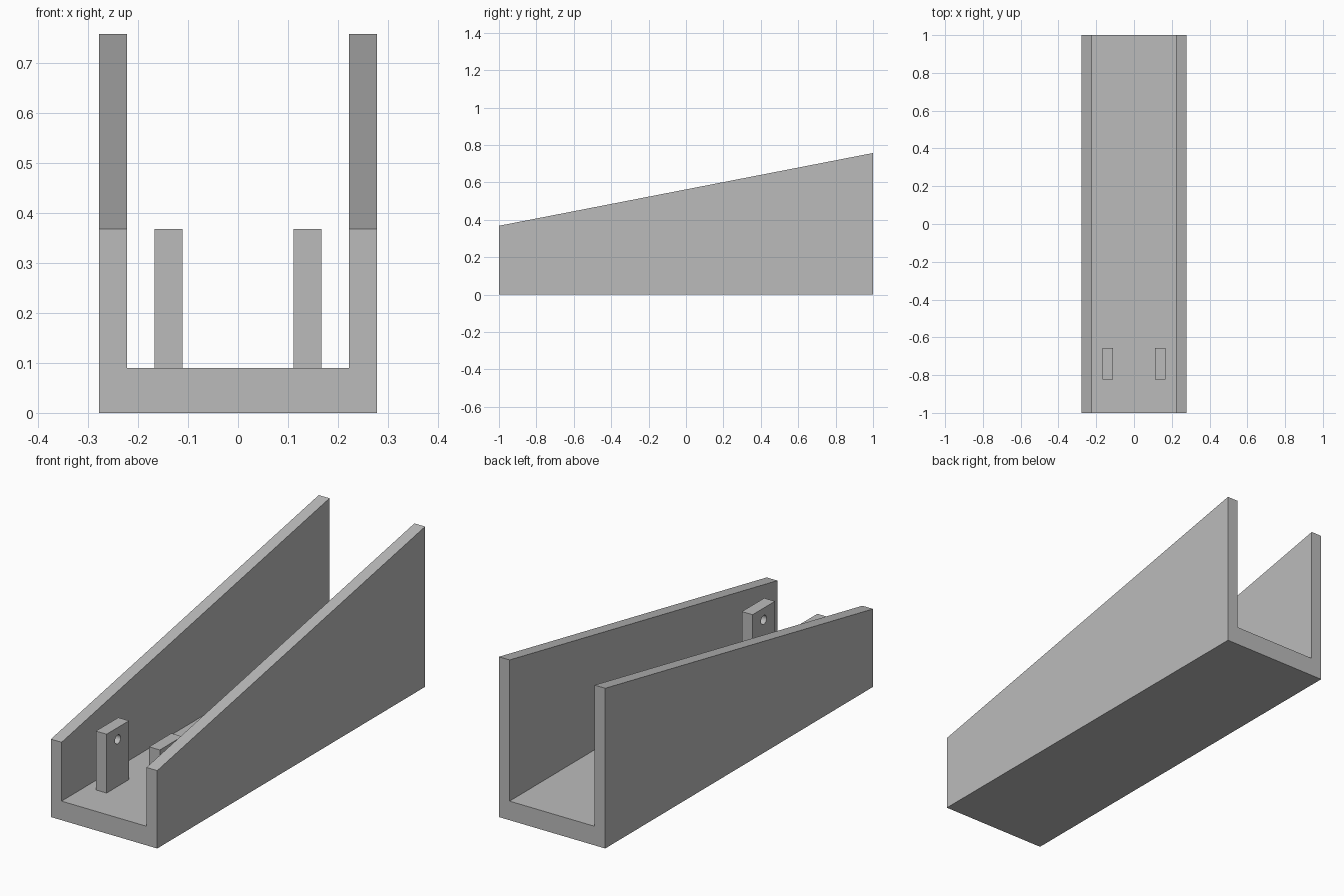
import bpy
import bmesh
from math import pi
from mathutils import Matrix, Vector

cube = bpy.data.objects.get("Cube")
if cube:
    bpy.data.objects.remove(cube, do_unlink=True)

HALF_W, INNER_W, HALF_L = 0.278, 0.222, 1.0
FLOOR, FRONT_H, BACK_H = 0.09, 0.368, 0.757

grey = bpy.data.materials.new("plain grey")
grey.use_nodes = True
colour = (0.5, 0.5, 0.5, 1)
grey.diffuse_color = colour
grey.node_tree.nodes["Principled BSDF"].inputs["Base Color"].default_value = colour


def add_object(name, bm):
    bmesh.ops.recalc_face_normals(bm, faces=bm.faces)
    mesh = bpy.data.meshes.new(name)
    bm.to_mesh(mesh)
    bm.free()
    mesh.materials.append(grey)
    obj = bpy.data.objects.new(name, mesh)
    bpy.context.collection.objects.link(obj)
    return obj


# Channel: U profile swept front to back, with walls rising to the rear
bm = bmesh.new()
half = [(HALF_W, 0), (HALF_W, FRONT_H), (INNER_W, FRONT_H), (INNER_W, FLOOR)]
profile = half + [(-x, z) for x, z in reversed(half)]
face = bm.faces.new([bm.verts.new((x, -HALF_L, z)) for x, z in profile])
swept = bmesh.ops.extrude_face_region(bm, geom=[face], use_keep_orig=True)["geom"]
for v in swept:
    if isinstance(v, bmesh.types.BMVert):
        v.co.y = HALF_L
        if v.co.z > FLOOR + 0.01:
            v.co.z = BACK_H
add_object("channel_body", bm)


# Upright lugs, each with a pin hole through its thickness
def pivot_lug(name, x):
    centre = Vector((x, -0.739, (FLOOR + FRONT_H) / 2))
    bm = bmesh.new()
    bmesh.ops.create_cube(bm, size=1, matrix=Matrix.Translation(centre)
                          @ Matrix.Diagonal((0.056, 0.167, FRONT_H - FLOOR, 1)))
    lug = add_object(name, bm)

    bm = bmesh.new()
    hole = Matrix.Translation((x, centre.y, FRONT_H - 0.056))
    bmesh.ops.create_cone(bm, cap_ends=True, segments=32, radius1=0.021,
                          radius2=0.021, depth=0.2,
                          matrix=hole @ Matrix.Rotation(pi / 2, 4, "Y"))
    cutter = add_object(name + "_hole_cutter", bm)
    cutter.hide_render = True

    mod = lug.modifiers.new("pin hole", "BOOLEAN")
    mod.operation = "DIFFERENCE"
    mod.solver = "EXACT"
    mod.object = cutter
    bpy.ops.object.select_all(action="DESELECT")
    bpy.context.view_layer.objects.active = lug
    lug.select_set(True)
    bpy.ops.object.modifier_apply(modifier=mod.name)
    bpy.data.objects.remove(cutter, do_unlink=True)
    bpy.ops.object.shade_smooth_by_angle()


for side, sign in (("left", 1), ("right", -1)):
    pivot_lug(side + "_pivot_lug", sign * 0.139)
